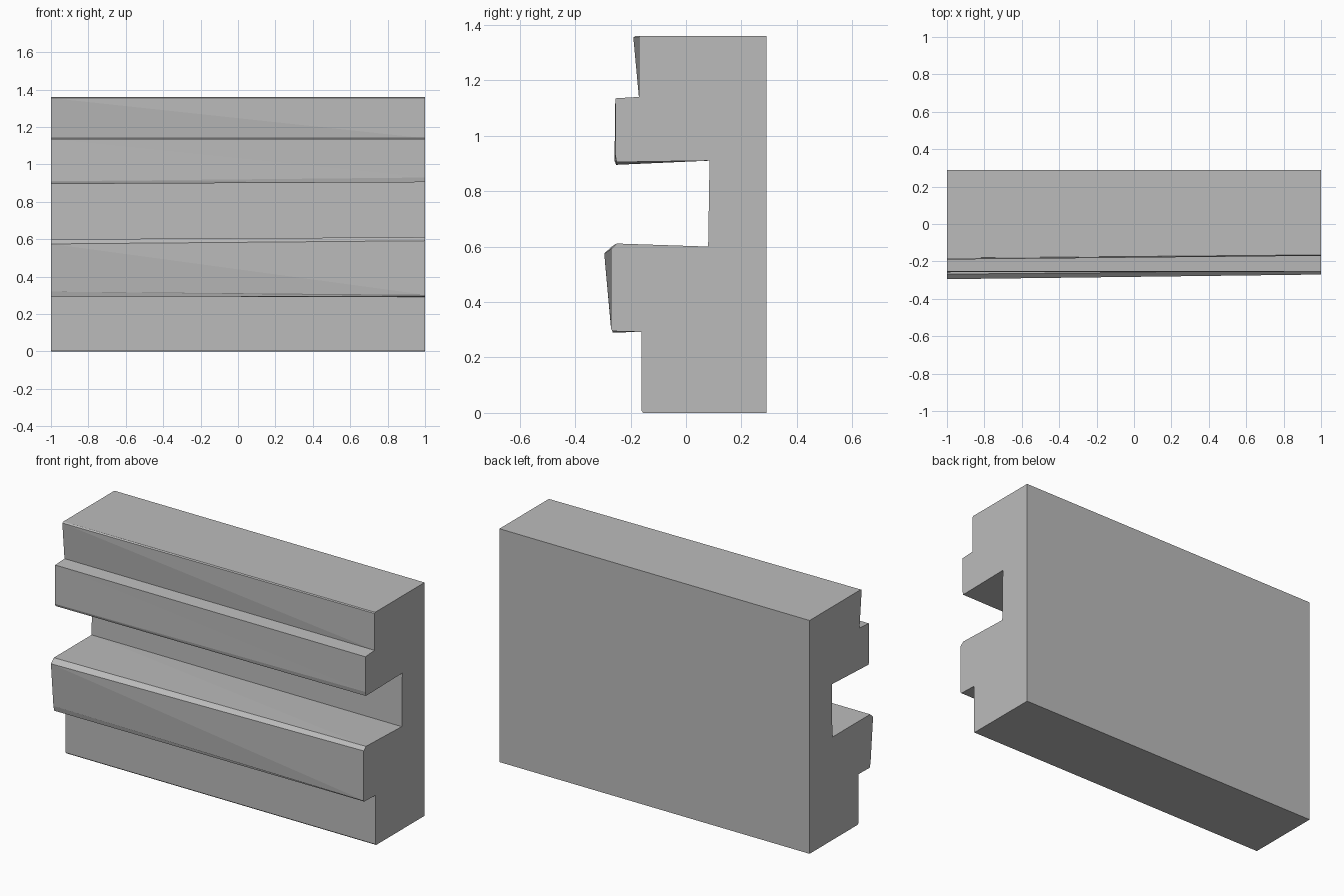
import bpy
import bmesh

cube = bpy.data.objects.get("Cube")
if cube:
    bpy.data.objects.remove(cube, do_unlink=True)

# Single stone grey
grey = bpy.data.materials.new("plain grey")
grey.use_nodes = True
colour = (0.5, 0.5, 0.5, 1)
grey.diffuse_color = colour
grey.node_tree.nodes["Principled BSDF"].inputs["Base Color"].default_value = colour

# End profiles as (y, z), running from the bottom back corner up the stepped front
right_end = [
    (0.29, 0), (-0.155, 0), (-0.16, 0.008), (-0.16, 0.292),
    (-0.265, 0.29), (-0.272, 0.32), (-0.295, 0.575), (-0.268, 0.6),
    (0.08, 0.6), (0.085, 0.91), (-0.252, 0.895), (-0.258, 0.91),
    (-0.255, 1.135), (-0.17, 1.14), (-0.19, 1.355), (-0.182, 1.36), (0.29, 1.36),
]
left_end = [
    (0.29, 0), (-0.155, 0), (-0.16, 0.008), (-0.16, 0.292),
    (-0.265, 0.295), (-0.27, 0.303), (-0.27, 0.592), (-0.25, 0.611),
    (0.08, 0.6), (0.085, 0.91), (-0.25, 0.905), (-0.255, 0.93),
    (-0.255, 1.135), (-0.17, 1.14), (-0.17, 1.355), (-0.165, 1.36), (0.29, 1.36),
]


def loft(name, start, end, half_length):
    """Join two end profiles, splitting each twisted side into two flat triangles."""
    bm = bmesh.new()
    a = [bm.verts.new((-half_length, y, z)) for y, z in start]
    b = [bm.verts.new((half_length, y, z)) for y, z in end]
    bm.faces.new(a)
    bm.faces.new(b)
    for i in range(len(a)):
        j = (i + 1) % len(a)
        if start[i] == end[i] and start[j] == end[j]:
            bm.faces.new((a[i], b[i], b[j], a[j]))
        else:
            bm.faces.new((a[i], b[i], a[j]))
            bm.faces.new((b[i], b[j], a[j]))
    bmesh.ops.recalc_face_normals(bm, faces=bm.faces)
    mesh = bpy.data.meshes.new(name)
    bm.to_mesh(mesh)
    bm.free()
    mesh.materials.append(grey)
    obj = bpy.data.objects.new(name, mesh)
    bpy.context.collection.objects.link(obj)
    return obj


# Stepped wall block with a wide groove and two projecting ledges
loft("stepped_block", right_end, left_end, 1)
